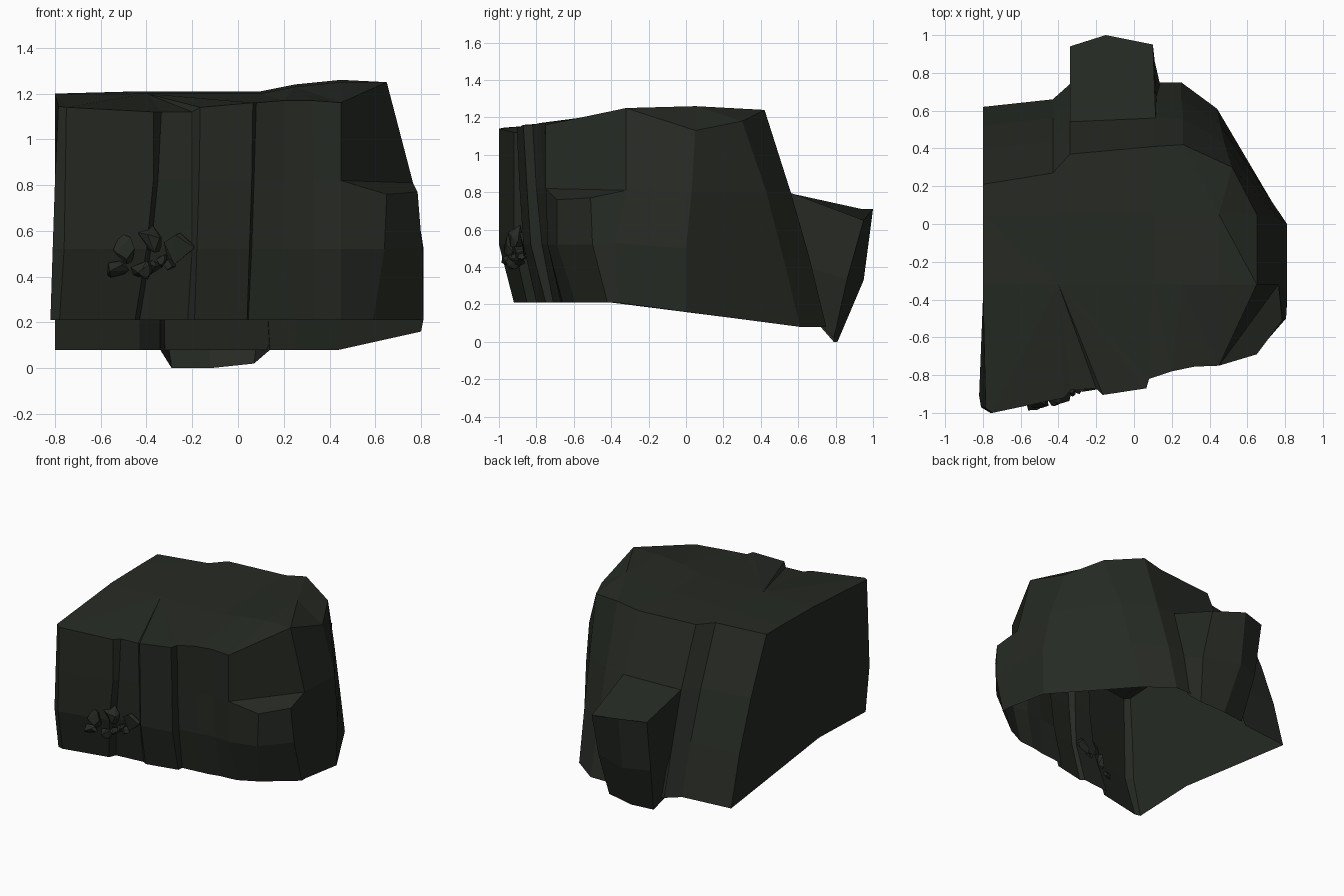
import bpy, bmesh, random
from mathutils import Vector

random.seed(4)
stone = bpy.data.materials.new("dark_stone")
stone.diffuse_color = (0.019, 0.023, 0.017, 1)


def make_object(name, faces=None, hull=None):
    bm = bmesh.new()
    for f in faces or []:
        bm.faces.new([bm.verts.new(p) for p in f])
    if hull:
        vs = [bm.verts.new(p) for p in hull]
        out = bmesh.ops.convex_hull(bm, input=vs)
        bmesh.ops.delete(bm, geom=[v for v in set(out["geom_interior"] + out["geom_unused"])
                                   if isinstance(v, bmesh.types.BMVert)], context='VERTS')
    bmesh.ops.remove_doubles(bm, verts=bm.verts, dist=0.0005)
    bmesh.ops.recalc_face_normals(bm, faces=bm.faces)
    me = bpy.data.meshes.new(name)
    bm.to_mesh(me)
    bm.free()
    me.materials.append(stone)
    ob = bpy.data.objects.new(name, me)
    bpy.context.collection.objects.link(ob)
    return ob


def loft(cols):
    return [[a[k], b[k], b[k + 1], a[k + 1]]
            for a, b in zip(cols, cols[1:]) for k in range(len(a) - 1)]


def bridge(a, b):
    # triangle strip between two left-to-right point rows
    tris, i, j = [], 0, 0
    while i < len(a) - 1 or j < len(b) - 1:
        if j == len(b) - 1 or (i < len(a) - 1 and a[i + 1][0] <= b[j + 1][0]):
            tris.append([a[i], a[i + 1], b[j]])
            i += 1
        else:
            tris.append([a[i], b[j + 1], b[j]])
            j += 1
    return tris


# front wall columns: x and y at bottom, mid, upper, top, then top z
front_rows = [
    (-.82, -.91, -.81, -.97, -.80, -.97, -.785, -.975, 1.145),
    (-.78, -.92, -.76, -1.0, -.755, -1.0, -.75, -1.0, 1.14),
    (-.45, -.85, -.40, -.92, -.37, -.92, -.37, -.92, 1.12),
    (-.43, -.80, -.38, -.87, -.35, -.88, -.335, -.88, 1.12),
    (-.22, -.78, -.20, -.85, -.20, -.86, -.20, -.87, 1.12),
    (-.19, -.80, -.18, -.87, -.17, -.89, -.165, -.905, 1.14),
    (.04, -.75, .05, -.83, .06, -.85, .065, -.87, 1.16),
    (.045, -.71, .06, -.77, .07, -.80, .08, -.82, 1.16),
    (.24, -.69, .20, -.75, .20, -.76, .20, -.78, 1.17),
    (.33, -.67, .33, -.73, .33, -.74, .32, -.755, 1.17),
    (.45, -.66, .45, -.74, .45, -.75, .45, -.75, 1.16),
]
front = [[(r[0], r[1], .21), (r[2], r[3], .52), (r[4], r[5], .82), (r[6], r[7], r[8])]
         for r in front_rows]

# lower bulge with a ledge at the front right corner
bulge = [front[-1][:3],
         [(.59, -.59, .21), (.64, -.69, .52), (.65, -.69, .76)],
         [(.81, -.42, .21), (.805, -.50, .52), (.785, -.51, .77)],
         [(.81, -.37, .21), (.81, -.38, .53), (.765, -.32, .81)]]
side_front = bulge[3] + [(.65, -.32, 1.25)]

# right and back walls
back = [
    side_front,
    [(.80, 0, .16), (.81, 0, .5), (.765, .03, .8), (.65, .05, 1.13)],
    [(.44, .61, .08), (.46, .52, .45), (.48, .43, .8), (.52, .30, 1.18)],
    [(.25, .75, .08), (.25, .66, .45), (.26, .56, .8), (.26, .42, 1.24)],
    [(.13, .75, .08), (.12, .66, .45), (.11, .56, .8), (.10, .41, 1.21)],
    [(-.34, .74, .08), (-.34, .64, .45), (-.34, .54, .8), (-.34, .37, 1.21)],
    [(-.43, .66, .08), (-.43, .56, .45), (-.43, .44, .8), (-.43, .27, 1.21)],
    [(-.80, .62, .08), (-.80, .52, .45), (-.80, .39, .8), (-.80, .21, 1.20)],
]

# top surface rows
row_a = [(-.80, -.32, 1.195), (-.4, -.32, 1.20), (.1, -.32, 1.20),
         (.25, -.32, 1.23), (.45, -.32, 1.25), side_front[3]]
row_b = [(-.80, .05, 1.20), (-.4, .05, 1.21), (.1, .05, 1.21),
         (.25, .05, 1.24), (.45, .05, 1.26), back[1][3]]

faces = loft(front) + loft(bulge) + loft(back)
faces.append([c[2] for c in bulge])                                   # ledge
faces.append([front[-1][2], side_front[2], side_front[3], front[-1][3]])
faces += bridge([c[3] for c in front], row_a)
faces += bridge(row_a, row_b)
faces += bridge(row_b, [c[3] for c in reversed(back[1:])])
# flat left wall; the underside stays open
faces.append(front[0] + [row_a[0], row_b[0]] + back[-1][::-1] + [(-.80, -.40, .21)])
make_object("cliff_body", faces)

# buttress jutting from the back
buttress = [
    [(.14, .73, .08), (.12, .65, .4), (.115, .55, .8)],
    [(.07, .79, .02), (.11, .86, .33), (.10, .95, .65)],
    [(-.12, .81, 0), (-.15, .95, .33), (-.15, 1.0, .71)],
    [(-.29, .79, 0), (-.33, .88, .33), (-.34, .94, .71)],
    [(-.34, .72, .08), (-.34, .64, .4), (-.34, .53, .8)],
]
make_object("back_buttress", loft(buttress) + [[c[2] for c in buttress]])

# small loose stones on the front: x, y, z, half width, half height
stones = [(-.50, -.94, .52, .055, .07), (-.39, -.91, .56, .06, .08),
          (-.26, -.87, .52, .07, .07), (-.53, -.95, .43, .055, .04),
          (-.42, -.92, .43, .05, .05), (-.37, -.90, .44, .035, .035),
          (-.33, -.87, .47, .03, .035), (-.30, -.86, .45, .03, .03)]
for x, y, z, w, h in stones:
    pts = []
    for _ in range(14):
        d = Vector([random.gauss(0, 1) for _ in range(3)]).normalized()
        pts.append((x + d.x * w, y + d.y * .045, z + d.z * h))
    make_object("loose_stone", hull=pts)
